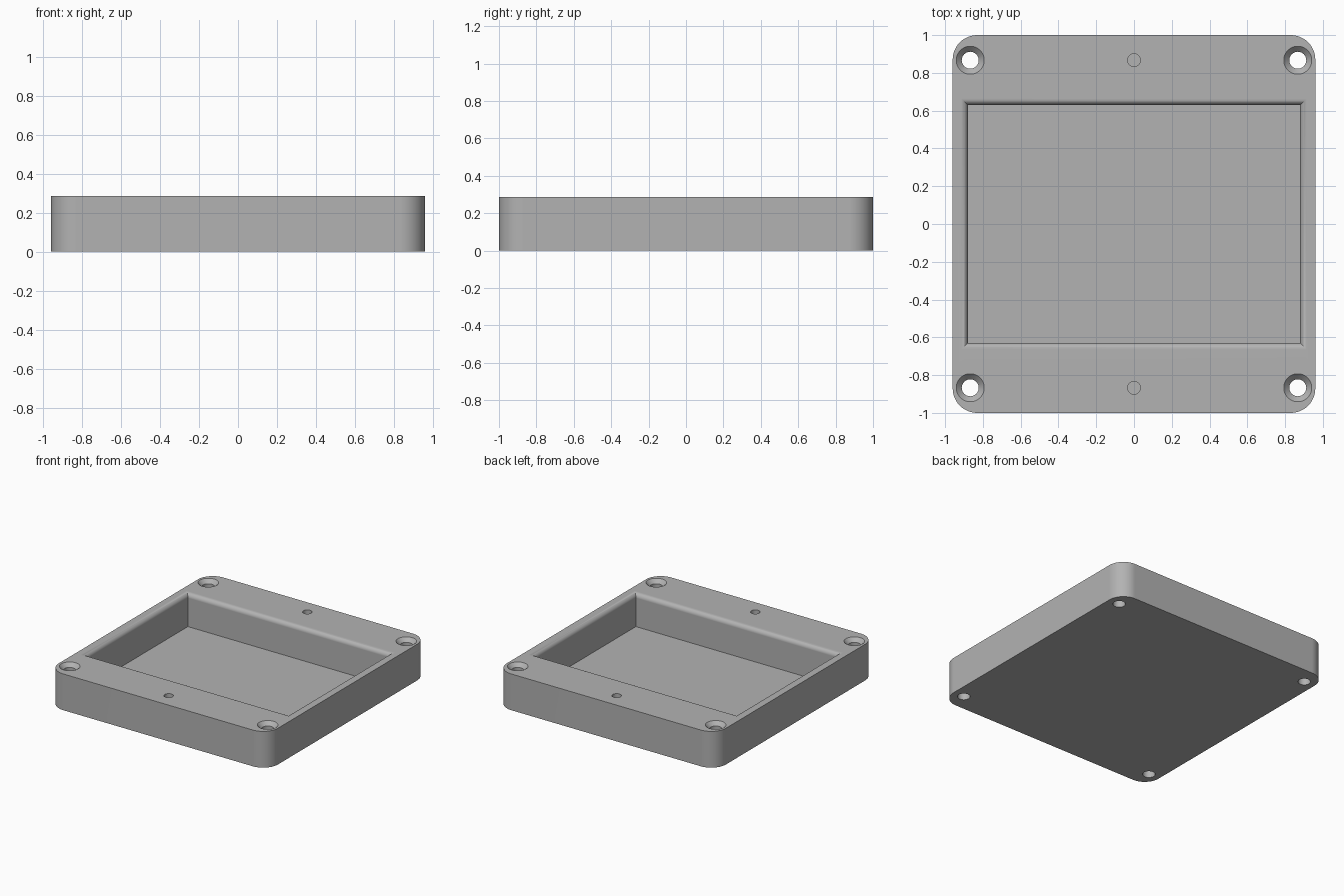
import bpy, bmesh, math

if "Cube" in bpy.data.objects:
    bpy.data.objects.remove(bpy.data.objects["Cube"])

W, D, H = 0.96, 1.0, 0.287        # half width, half depth, height
CORNER = 0.13                     # outer corner radius
PX, PY, FLOOR = 0.88, 0.63, 0.026 # pocket half sizes and floor height
LIP = 0.035                       # rounded pocket lip
HOLE = 0.867                      # hole centre offset

grey = bpy.data.materials.new("grey")
grey.diffuse_color = (0.45, 0.45, 0.45, 1)
grey.use_nodes = True
grey.node_tree.nodes["Principled BSDF"].inputs["Base Color"].default_value = grey.diffuse_color


def loft(name, rings):
    """Closed solid skinned through equal-length rings, bottom to top."""
    bm = bmesh.new()
    loops = [[bm.verts.new(p) for p in ring] for ring in rings]
    n = len(loops[0])
    for a, b in zip(loops, loops[1:]):
        for i in range(n):
            j = (i + 1) % n
            bm.faces.new((a[i], a[j], b[j], b[i]))
    bm.faces.new(loops[0][::-1])
    bm.faces.new(loops[-1])
    bmesh.ops.recalc_face_normals(bm, faces=bm.faces)
    mesh = bpy.data.meshes.new(name)
    bm.to_mesh(mesh)
    bm.free()
    mesh.materials.append(grey)
    obj = bpy.data.objects.new(name, mesh)
    bpy.context.collection.objects.link(obj)
    return obj


def circle(x, y, r, z, n=48):
    return [(x + r * math.cos(2 * math.pi * i / n),
             y + r * math.sin(2 * math.pi * i / n), z) for i in range(n)]


def rect(hx, hy, z):
    return [(-hx, -hy, z), (hx, -hy, z), (hx, hy, z), (-hx, hy, z)]


def rounded_rect(hx, hy, r, z, seg=12):
    pts = []
    for k, (sx, sy) in enumerate([(1, 1), (-1, 1), (-1, -1), (1, -1)]):
        for i in range(seg + 1):
            a = math.pi / 2 * (k + i / seg)
            pts.append((sx * (hx - r) + r * math.cos(a),
                        sy * (hy - r) + r * math.sin(a), z))
    return pts


# Tray block with rounded vertical corners
tray = loft("tray", [rounded_rect(W, D, CORNER, z) for z in (0, H)])

# Pocket cutter, flaring outward along a quarter round at the lip
rings = [rect(PX, PY, FLOOR)]
for i in range(9):
    a = math.pi / 2 * i / 8
    off = LIP * (1 - math.cos(a))
    rings.append(rect(PX + off, PY + off, H - LIP + LIP * math.sin(a)))
rings.append(rect(PX + LIP, PY + LIP, H + 0.1))
cutters = [loft("pocket_cutter", rings)]

for sy in (-1, 1):
    # Countersunk through holes in the corners
    for sx in (-1, 1):
        profile = [(0.045, -0.1), (0.045, H - 0.03), (0.074, H), (0.074, H + 0.1)]
        cutters.append(loft("screw_hole_cutter",
                            [circle(sx * HOLE, sy * HOLE, r, z) for r, z in profile]))
    # Small blind holes at mid width
    cutters.append(loft("pin_hole_cutter",
                        [circle(0, sy * HOLE, 0.034, z, 32) for z in (0.08, H + 0.1)]))

for c in cutters:
    mod = tray.modifiers.new(c.name, 'BOOLEAN')
    mod.operation, mod.solver, mod.object = 'DIFFERENCE', 'EXACT', c

# Apply the cuts and remove the cutters
bpy.context.view_layer.objects.active = tray
tray.select_set(True)
for mod in list(tray.modifiers):
    bpy.ops.object.modifier_apply(modifier=mod.name)
for c in cutters:
    bpy.data.objects.remove(c, do_unlink=True)

# Smooth rounds, flat large faces
bpy.ops.object.shade_smooth_by_angle(angle=math.radians(30))
normals = tray.modifiers.new("normals", 'WEIGHTED_NORMAL')
normals.keep_sharp = True
